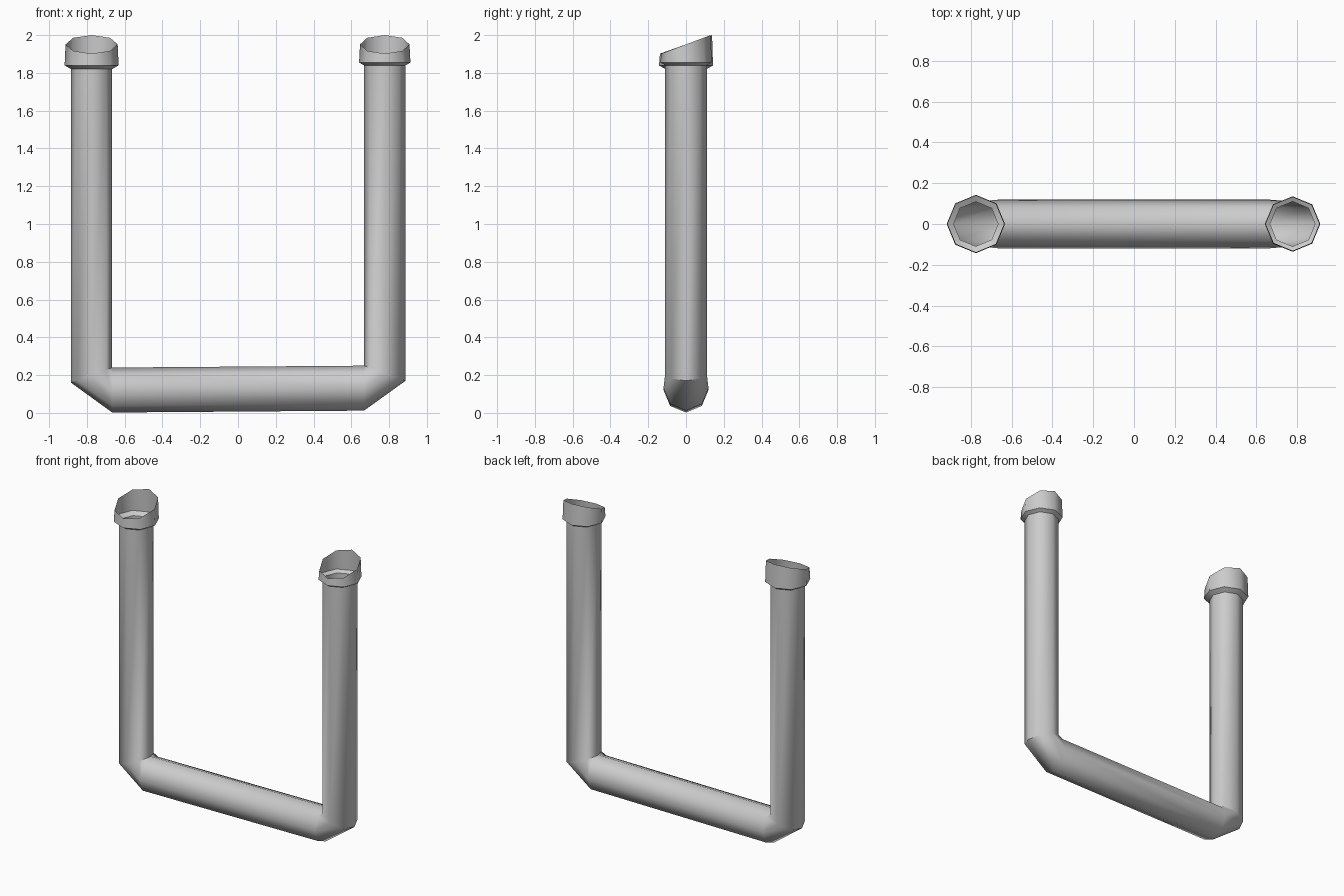
import bpy, bmesh, math

if "Cube" in bpy.data.objects:
    bpy.data.objects.remove(bpy.data.objects["Cube"])

SIDES = 8
ANGLES = [2 * math.pi * k / SIDES for k in range(SIDES)]


def upright_ring(side, cx, r, z, tilt_x=0.0, tilt_y=0.0):
    """Ring round a leg; angle 0 points away from the middle of the model."""
    return [(side * (cx + r * math.cos(a)), r * math.sin(a),
             z + tilt_x * math.cos(a) + tilt_y * math.sin(a)) for a in ANGLES]


def bar_ring(x, r, z):
    """Ring round the bottom bar; angle 0 points down."""
    return [(x, r * math.sin(a), z - r * math.cos(a)) for a in ANGLES]


def loft(name, rings):
    bm = bmesh.new()
    loops = [[bm.verts.new(p) for p in ring] for ring in rings]
    for a, b in zip(loops, loops[1:]):
        for k in range(SIDES):
            n = (k + 1) % SIDES
            bm.faces.new((a[k], a[n], b[n], b[k]))
    # the inner corner of each elbow shares one point
    bmesh.ops.remove_doubles(bm, verts=bm.verts, dist=0.002)
    mesh = bpy.data.meshes.new(name)
    bm.to_mesh(mesh)
    bm.free()
    ob = bpy.data.objects.new(name, mesh)
    bpy.context.collection.objects.link(ob)
    bpy.ops.object.select_all(action='DESELECT')
    ob.select_set(True)
    bpy.context.view_layer.objects.active = ob
    bpy.ops.object.shade_smooth_by_angle(angle=math.radians(50))
    return ob


# side, leg centre, leg radius, leg top, collar radius, collar bottom, bar height
LEFT = (-1, 0.775, 0.109, 1.82, 0.143, 1.84, 0.121)
RIGHT = (1, 0.777, 0.110, 1.84, 0.136, 1.855, 0.131)
BAR_R = 0.119


def leg_rings(side, cx, r, top, cr, cz, bz):
    return [upright_ring(side, cx, r, top),
            upright_ring(side, cx, r, bz + BAR_R - 0.04, tilt_x=-0.04),
            bar_ring(side * (cx - r), BAR_R, bz)]


def collar_rings(side, cx, r, top, cr, cz, bz):
    # slanted open mouth, lower at the front
    return [upright_ring(side, cx, cr - 0.005, 1.951, tilt_y=0.049),
            upright_ring(side, cx, cr, cz),
            upright_ring(side, cx, r, top)]


# U-shaped pipe: left leg, bottom bar, right leg
loft("u_pipe", leg_rings(*LEFT) + leg_rings(*RIGHT)[::-1])

# flared collars on both pipe ends
loft("left_collar", collar_rings(*LEFT))
loft("right_collar", collar_rings(*RIGHT)[::-1])
